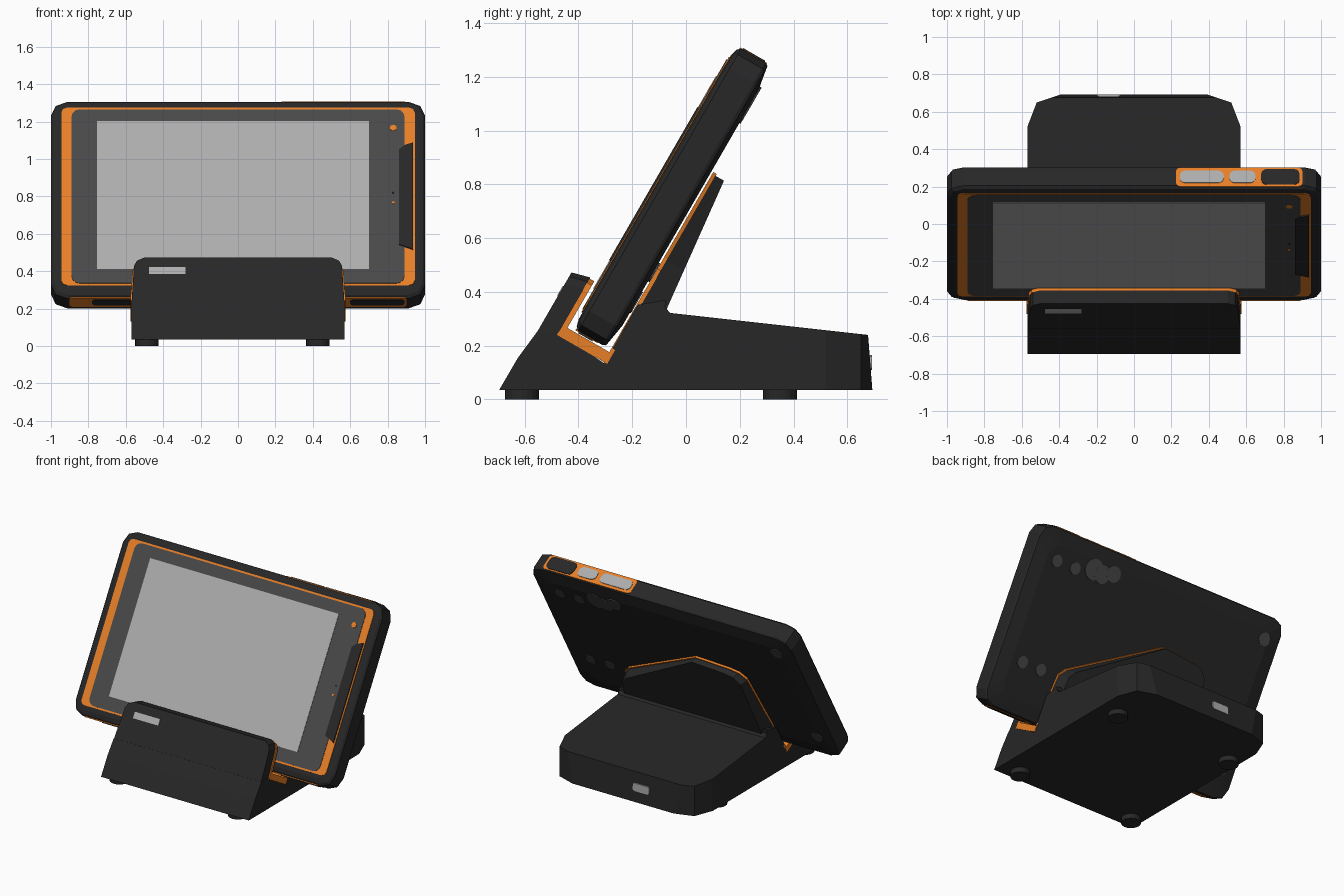
import bpy, bmesh, math
from mathutils import Matrix, Vector

cube = bpy.data.objects.get("Cube")
if cube:
    bpy.data.objects.remove(cube, do_unlink=True)


def material(name, rgb):
    m = bpy.data.materials.new(name)
    m.use_nodes = True
    m.diffuse_color = (*rgb, 1)
    node = m.node_tree.nodes["Principled BSDF"]
    node.inputs["Base Color"].default_value = (*rgb, 1)
    node.inputs["Roughness"].default_value = 0.7
    return m


DARK = material("dark rubber", (0.02, 0.02, 0.02))
ORANGE = material("orange plastic", (0.8, 0.21, 0.02))
BEZEL = material("charcoal glass", (0.066, 0.066, 0.066))
GREY = material("light grey", (0.42, 0.42, 0.42))

# Tilted frame shared by tablet and cradle: a = x, b = up the screen, c = out of it
TILT = Matrix.Rotation(math.radians(60), 3, 'X')
def face(a, b, c): return TILT @ Vector((a, b, c))
def end(a, b, c): return TILT @ Vector((a, c, b))
def side(a, b, c): return Vector((c, a, b))
def plan(a, b, c): return Vector((a, b, c))
def rear(a, b, c): return Vector((a, c, b))


def loft(name, rings, mat, place):
    """Join equal rings of (a, b, c) points into a closed solid."""
    bm = bmesh.new()
    loops = [[bm.verts.new(place(*p)) for p in ring] for ring in rings]
    for low, high in zip(loops, loops[1:]):
        for i in range(len(low)):
            j = (i + 1) % len(low)
            bm.faces.new((low[i], low[j], high[j], high[i]))
    bm.faces.new(loops[0][::-1])
    bm.faces.new(loops[-1])
    bmesh.ops.recalc_face_normals(bm, faces=bm.faces[:])
    mesh = bpy.data.meshes.new(name)
    bm.to_mesh(mesh)
    bm.free()
    mesh.materials.append(mat)
    ob = bpy.data.objects.new(name, mesh)
    bpy.context.scene.collection.objects.link(ob)
    return ob


def prism(name, outline, c0, c1, mat, place):
    return loft(name, [[(a, b, c) for a, b in outline] for c in (c0, c1)], mat, place)


def rounded(a0, a1, b0, b1, r=0.0, seg=2):
    if r == 0:
        return [(a0, b0), (a1, b0), (a1, b1), (a0, b1)]
    pts = []
    corners = ((a1 - r, b0 + r), (a1 - r, b1 - r), (a0 + r, b1 - r), (a0 + r, b0 + r))
    for k, (ca, cb) in enumerate(corners):
        for s in range(seg + 1):
            t = math.pi / 2 * (k - 1 + s / seg)
            pts.append((ca + r * math.cos(t), cb + r * math.sin(t)))
    return pts


def disc(a, b, r, n=16):
    return [(a + r * math.cos(math.tau * i / n), b + r * math.sin(math.tau * i / n))
            for i in range(n)]


# Tablet shell
LOW, HIGH = 0.02, 1.232
rings = []
for inset, c in ((0.1, 0.342), (0.006, 0.358), (0, 0.37), (0, 0.475), (0.012, 0.488), (0.04, 0.495)):
    shape = rounded(-1 + inset, 1 - inset, LOW + inset, HIGH - inset, 0.085)
    rings.append([(a, b, c) for a, b in shape])
loft("tablet_shell", rings, DARK, face)

# Tablet front layers
prism("front_frame", rounded(-0.945, 0.945, 0.087, 1.184, 0.03), 0.492, 0.499, ORANGE, face)
prism("bezel", rounded(-0.89, 0.89, 0.098, 1.172, 0.045, 3), 0.495, 0.502, BEZEL, face)
prism("screen", rounded(-0.755, 0.7, 0.185, 1.097), 0.499, 0.505, GREY, face)
prism("side_cover", [(0.862, 0.335), (0.935, 0.306), (0.935, 0.964), (0.895, 0.95), (0.862, 0.924)],
      0.498, 0.507, DARK, face)
prism("front_lens", disc(0.83, 1.057, 0.018), 0.5, 0.505, ORANGE, face)
prism("front_sensor", disc(0.83, 0.595, 0.008, 8), 0.5, 0.505, ORANGE, face)
prism("microphone", disc(0.83, 0.658, 0.006, 8), 0.5, 0.505, DARK, face)

# Tablet top edge with buttons
prism("button_strip", rounded(0.225, 0.9, 0.365, 0.48, 0.02), HIGH - 0.004, HIGH + 0.002, ORANGE, end)
for name, a0, a1, mat in (("long_button", 0.245, 0.48, GREY), ("short_button", 0.51, 0.65, GREY),
                          ("scan_button", 0.68, 0.885, DARK)):
    grow = 0.01 if mat is DARK else 0
    prism(name, rounded(a0, a1, 0.385 - grow, 0.46 + grow, 0.03, 3),
          HIGH - 0.003, HIGH + 0.006, mat, end)

# Tablet bottom edge with port covers
for name, a0, a1, p0, p1 in (("left", 0.55, 0.9, 0.6, 0.89), ("right", -0.9, -0.55, -0.78, -0.56)):
    prism(name + "_bottom_strip", rounded(a0, a1, 0.39, 0.485, 0.015), LOW - 0.003, LOW + 0.004, ORANGE, end)
    prism(name + "_port_cover", rounded(p0, p1, 0.41, 0.47, 0.02), LOW - 0.007, LOW + 0.002, DARK, end)

# Round fittings on the tablet back
spots = ((-0.87, 1.08, 0.045), (-0.88, 0.22, 0.045), (0.82, 1.03, 0.04), (0.67, 1.03, 0.04),
         (0.53, 1.07, 0.07), (0.46, 1.06, 0.06), (0.38, 1.09, 0.055), (0.82, 0.35, 0.04), (0.67, 0.35, 0.04))
for i, (a, b, r) in enumerate(spots):
    prism("back_fitting_%d" % i, disc(a, b, r), 0.338 - i * 0.0003, 0.344, BEZEL, face)

# Cradle base: extruded side profile with its rear corners sliced off
profile = [(-0.695, 0.035), (0.693, 0.035), (0.677, 0.24), (-0.06, 0.322), (-0.078, 0.345),
           (-0.075, 0.37), (-0.18, 0.352), (-0.305, 0.135), (-0.475, 0.25), (-0.555, 0.25), (-0.625, 0.155)]
base = prism("cradle_base", profile, -0.57, 0.57, DARK, side)
bm = bmesh.new()
bm.from_mesh(base.data)
for sx in (-1, 1):
    for (x0, y0), (x1, y1) in (((0.39, 0.693), (0.52, 0.65)), ((0.52, 0.65), (0.57, 0.52))):
        cut = bmesh.ops.bisect_plane(bm, geom=bm.verts[:] + bm.edges[:] + bm.faces[:],
                                     plane_co=(sx * x0, y0, 0), plane_no=(sx * (y0 - y1), x1 - x0, 0),
                                     clear_outer=True)
        rim = [g for g in cut["geom_cut"] if isinstance(g, bmesh.types.BMEdge)]
        bmesh.ops.holes_fill(bm, edges=rim)
bmesh.ops.recalc_face_normals(bm, faces=bm.faces[:])
bm.to_mesh(base.data)
bm.free()


# Front lip and its liner
def lip_outline(half, low, high):
    return [(-half, low), (half, low), (half - 0.012, high - 0.05), (half - 0.028, high - 0.018),
            (half - 0.065, high), (0.065 - half, high), (0.028 - half, high - 0.018),
            (0.012 - half, high - 0.05)]


loft("front_lip", [[(a, b, 0.535) for a, b in lip_outline(0.568, -0.021, 0.215)],
                   [(a, b, 0.605) for a, b in lip_outline(0.568, -0.061, 0.196)]], DARK, face)
prism("front_liner", lip_outline(0.575, -0.03, 0.21), 0.515, 0.536, ORANGE, face)
prism("lip_plate", rounded(-0.475, -0.28, 0.095, 0.138), 0.6, 0.608, GREY, face)

# Back rest, lower on its left side, with liner
rest = [(-0.57, 0.1), (-0.515, 0.69), (-0.47, 0.74), (-0.4, 0.757), (-0.15, 0.775),
        (0.49, 0.41), (0.535, 0.36), (0.57, 0.1)]
loft("back_rest", [[(a, b, 0.322) for a, b in rest],
                   [(a * 0.96, b, 0.235 + 0.104 * (b - 0.3)) for a, b in rest]], DARK, face)
liner = [(a * 1.01, b + 0.008) for a, b in rest[1:-1]]
prism("back_liner", [(-0.575, -0.03)] + liner + [(0.575, -0.03)], 0.32, 0.335, ORANGE, face)
prism("bottom_liner", rounded(-0.575, 0.575, 0.32, 0.536), -0.032, 0.01, ORANGE, end)

# Rear socket and feet
prism("rear_socket", rounded(-0.2, -0.07, 0.11, 0.165, 0.015), 0.68, 0.692, GREY, rear)
for x in (-0.487, 0.427):
    for y in (-0.61, 0.35):
        prism("foot", disc(x, y, 0.063, 20), 0, 0.04, DARK, plan)
